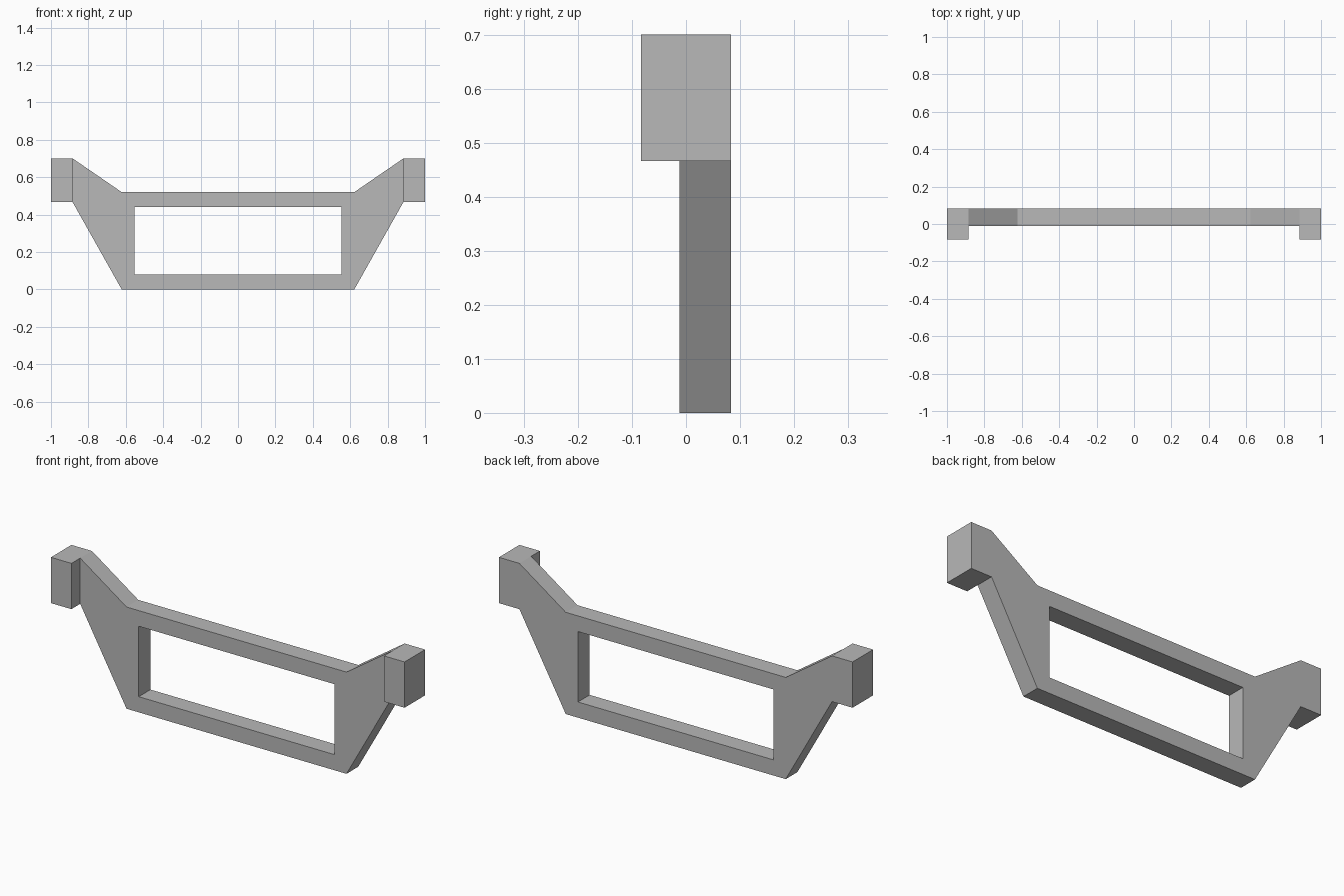
import bpy
import bmesh
from mathutils import Vector

cube = bpy.data.objects.get("Cube")
if cube:
    bpy.data.objects.remove(cube)

GREY = (0.48, 0.48, 0.48, 1.0)
BACK, FRAME_FRONT, END_FRONT = 0.083, -0.012, -0.083

grey = bpy.data.materials.new("plain_grey")
grey.use_nodes = True
grey.diffuse_color = GREY
grey.node_tree.nodes["Principled BSDF"].inputs["Base Color"].default_value = GREY

# Half outline (x, z): lower rail, flared arm, upper rail, window opening
arm_low, arm_high = (0.884, 0.466), (0.884, 0.70)
frame_outline = [(0, 0), (0.622, 0), arm_low, arm_high, (0.622, 0.52), (0, 0.52),
                 (0, 0.44), (0.553, 0.44), (0.553, 0.08), (0, 0.08)]
end_outline = [arm_low, (1, 0.466), (1, 0.70), arm_high]

bm = bmesh.new()
verts = {}


def add_face(outline):
    for p in outline:
        if p not in verts:
            verts[p] = bm.verts.new((p[0], BACK, p[1]))
    return bm.faces.new([verts[p] for p in outline])


def extrude_to(faces, y):
    """Extrude faces along y and return the new cap faces."""
    result = bmesh.ops.extrude_face_region(bm, geom=faces)["geom"]
    for v in result:
        if isinstance(v, bmesh.types.BMVert):
            v.co.y = y
    return [f for f in result if isinstance(f, bmesh.types.BMFace)]


# Frame plate, then the end block stepping further forward
caps = extrude_to([add_face(frame_outline), add_face(end_outline)], FRAME_FRONT)
end_cap = max(caps, key=lambda f: f.calc_center_median().x)
extrude_to([end_cap], END_FRONT)

# Open the centre seam so both halves join cleanly
seam = [f for f in bm.faces if all(abs(v.co.x) < 1e-5 for v in f.verts)]
bmesh.ops.delete(bm, geom=seam, context="FACES")
bmesh.ops.recalc_face_normals(bm, faces=bm.faces[:])
bm.normal_update()
if max(bm.faces, key=lambda f: f.calc_center_median().x).normal.x < 0:
    bmesh.ops.reverse_faces(bm, faces=bm.faces[:])

mesh = bpy.data.meshes.new("bracket_frame")
bm.to_mesh(mesh)
bm.free()
mesh.materials.append(grey)
frame = bpy.data.objects.new("bracket_frame", mesh)
bpy.context.collection.objects.link(frame)

# Mirror to the other side
mirror = frame.modifiers.new("mirror", "MIRROR")
mirror.use_axis[0] = True
mirror.use_clip = True
